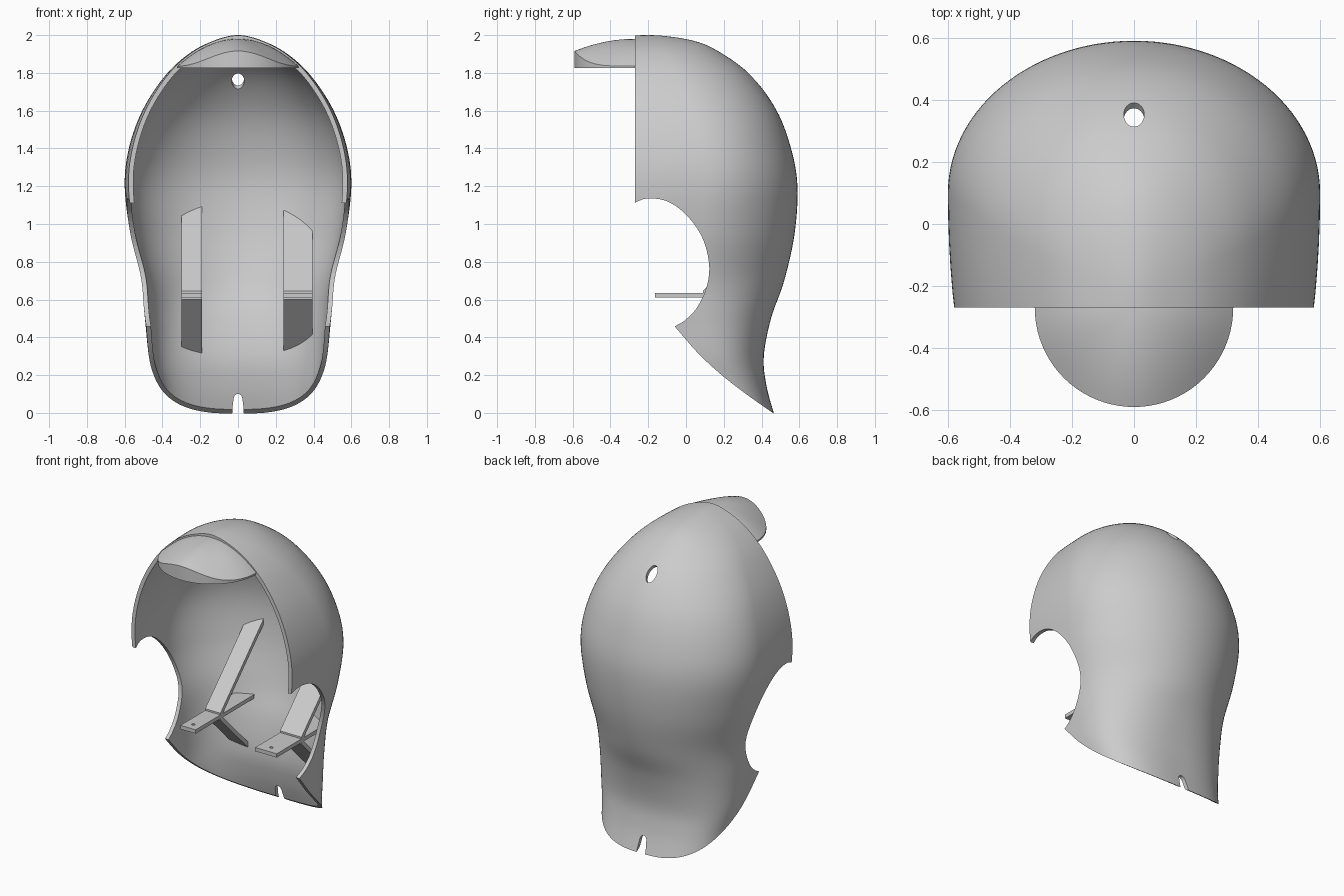
import bpy, bmesh, math
from mathutils import Vector

cube = bpy.data.objects.get("Cube")
if cube:
    bpy.data.objects.remove(cube)

grey = bpy.data.materials.new("light_grey")
grey.use_nodes = True
COLOUR = (0.6, 0.6, 0.6, 1)
grey.diffuse_color = COLOUR
grey.node_tree.nodes["Principled BSDF"].inputs["Base Color"].default_value = COLOUR


def make(name, verts, faces):
    mesh = bpy.data.meshes.new(name)
    mesh.from_pydata(verts, [], faces)
    bm = bmesh.new()
    bm.from_mesh(mesh)
    bmesh.ops.remove_doubles(bm, verts=bm.verts, dist=1e-5)
    bmesh.ops.recalc_face_normals(bm, faces=bm.faces)
    bm.to_mesh(mesh)
    bm.free()
    mesh.materials.append(grey)
    obj = bpy.data.objects.new(name, mesh)
    bpy.context.collection.objects.link(obj)
    return obj


def select(obj):
    bpy.ops.object.select_all(action="DESELECT")
    obj.select_set(True)
    bpy.context.view_layer.objects.active = obj


def prism(name, outline, depth, place):
    """Extrude a 2D outline; place(a, b, d) maps it into space."""
    n = len(outline)
    verts = [place(a, b, d) for d in depth for a, b in outline]
    faces = [tuple(range(n)), tuple(range(n, 2 * n))]
    faces += [(i, (i + 1) % n, n + (i + 1) % n, n + i) for i in range(n)]
    return make(name, verts, faces)


def cut(obj, cutter):
    cutter.hide_render = True
    mod = obj.modifiers.new("cut", "BOOLEAN")
    mod.operation, mod.solver, mod.object = "DIFFERENCE", "EXACT", cutter
    select(obj)
    bpy.ops.object.modifier_apply(modifier=mod.name)
    bpy.data.objects.remove(cutter)


def spline(rows, t):
    """Catmull-Rom point at t, between the second and the last but one row."""
    i = min(int(t), len(rows) - 4)
    f = t - i
    return [0.5 * (2 * b + (c - a) * f + (2 * a - 5 * b + 4 * c - d) * f * f
                   + (3 * b - a - 3 * c + d) * f ** 3)
            for a, b, c, d in zip(*rows[i:i + 4])]


def ellipse(rx, ry, n=32):
    return [(rx * math.cos(k * math.tau / n), ry * math.sin(k * math.tau / n)) for k in range(n)]


# Shell sections: height, half width, widest y, back y, squareness
SECTIONS = [
    (-0.12, 0.40, 0.18, 0.52, 2.7), (-0.06, 0.41, 0.17, 0.49, 2.7),
    (0.0, 0.42, 0.16, 0.465, 2.7), (0.15, 0.44, 0.13, 0.425, 2.6),
    (0.3, 0.472, 0.10, 0.412, 2.4), (0.5, 0.493, 0.07, 0.45, 2.2),
    (0.7, 0.515, 0.06, 0.52, 2), (0.95, 0.57, 0.08, 0.575, 2),
    (1.2, 0.6, 0.10, 0.59, 2), (1.4, 0.578, 0.08, 0.556, 2),
    (1.6, 0.507, 0.03, 0.48, 2), (1.78, 0.39, -0.05, 0.35, 2),
    (1.9, 0.262, -0.12, 0.195, 2), (1.97, 0.13, -0.17, 0.04, 2),
    (2.0, 0, -0.2, -0.2, 2), (1.97, -0.13, -0.17, -0.41, 2)]
T_END = len(SECTIONS) - 3
RINGS, SEGS = T_END * 7, 112


def ring_point(t, angle):
    z, w, yc, yb, p = spline(SECTIONS, t)
    c, s = math.cos(angle), math.sin(angle)
    if s < 0:
        return (w * c, yc + 2.4 * w * s, z)
    bend = lambda v: math.copysign(abs(v) ** (2 / p), v)
    return (w * bend(c), yc + (yb - yc) * bend(s), z)


# Helmet shell, closed all round before cutting
verts = [ring_point(T_END * r / RINGS, math.tau * k / SEGS)
         for r in range(RINGS + 1) for k in range(SEGS)]
faces = [(r * SEGS + k, r * SEGS + (k + 1) % SEGS,
          (r + 1) * SEGS + (k + 1) % SEGS, (r + 1) * SEGS + k)
         for r in range(RINGS) for k in range(SEGS)]
shell = make("helmet_shell", verts, faces)
solid = shell.modifiers.new("thickness", "SOLIDIFY")
solid.thickness, solid.offset = 0.025, -1
select(shell)
bpy.ops.object.modifier_apply(modifier=solid.name)

# Face opening, ear openings and sloping lower edge, cut across x
ear = [(-0.36, 1.05), (-0.27, 1.112), (-0.2, 1.135), (-0.1, 1.12), (0, 1.05), (0.085, 0.93),
       (0.122, 0.79), (0.11, 0.67), (0.06, 0.56), (0, 0.495), (-0.06, 0.458), (-0.12, 0.43)]
ear_curve = [spline(ear, (len(ear) - 3) * i / 54) for i in range(55)]
hem = [(-0.15, 0.56), (-0.06, 0.458), (0.06, 0.32), (0.18, 0.208), (0.31, 0.106),
       (0.46, 0.0), (0.6, -0.09)]
hem_curve = [spline(hem, (len(hem) - 3) * i / 24) for i in range(1, 25)]
opening = [(-3, 2.5), (-0.27, 2.5)] + ear_curve + hem_curve + [(0.8, -0.21), (0.8, -0.5), (-3, -0.5)]
cut(shell, prism("opening_cutter", opening, (-1, 1), lambda a, b, d: (d, a, b)))

# Rounded notch at the nape
arch = [(0.024 * math.cos(math.pi * k / 12), 0.07 + 0.03 * math.sin(math.pi * k / 12)) for k in range(13)]
notch = [(0.035, -0.2), (0.03, 0.02)] + arch + [(-0.03, 0.02), (-0.035, -0.2)]
cut(shell, prism("notch_cutter", notch, (0.2, 0.8), lambda a, b, d: (a, d, b)))

# Oval hole high on the back, square to the surface
normal, along = Vector((0, 0.7, 0.714)), Vector((0, 0.714, -0.7))
centre = Vector((0, 0.353, 1.775))
cut(shell, prism("hole_cutter", ellipse(0.033, 0.056), (-0.15, 0.15),
                 lambda a, b, d: tuple(centre + Vector((a, 0, 0)) + along * b + normal * d)))
select(shell)
bpy.ops.object.shade_smooth_by_angle(angle=math.radians(35))

# Brim: half disc with a flat underside and a domed top
N, M, R, BASE = 40, 12, 0.32, 1.825
verts = []
for k in range(N + 1):
    a = math.pi * k / N
    x, y = R * math.cos(a), R * math.sin(a)
    edge = 1.836 + 0.08 * math.cos(math.pi * x / (2 * R)) ** 2
    verts.append((x, -0.27 - y, BASE))
    for j in range(M + 1):
        s = 1 - j / M
        verts.append((x * s, -0.27 - y * s, edge + (1.98 - edge) * (1 - s * s)))
C = M + 2
faces = [(k * C + j, k * C + j + 1, (k + 1) * C + j + 1, (k + 1) * C + j)
         for k in range(N) for j in range(M + 1)]
faces.append(tuple(k * C for k in range(N + 1)))
faces.append(tuple(range(C)) + tuple(N * C + j for j in range(M, -1, -1)))
brim = make("brim", verts, faces)
select(brim)
bpy.ops.object.shade_smooth_by_angle(angle=math.radians(35))


def back_y(x, z):
    """Y of the outer shell at the back for a given x and z."""
    lo, hi = 0, T_END
    for _ in range(30):
        mid = (lo + hi) / 2
        if spline(SECTIONS, mid)[0] < z:
            lo = mid
        else:
            hi = mid
    _, w, yc, yb, p = spline(SECTIONS, lo)
    return yc + (yb - yc) * max(0, 1 - abs(x / w) ** p) ** (1 / p)


def bar(name, x0, x1, start, rise, thick):
    """Flat bar running back from start until it meets the shell."""
    verts = []
    for x in (x0, x1):
        for z0 in (start[1], start[1] + thick):
            y, z = start[0], z0
            verts.append((x, y, z))
            while y < back_y(x, z) - 0.014 and y < 0.7:
                y += 0.002
                z += 0.002 * rise
            verts.append((x, y, z))
    return make(name, verts, [(0, 1, 3, 2), (4, 5, 7, 6), (0, 1, 5, 4),
                              (2, 3, 7, 6), (0, 2, 6, 4), (1, 3, 7, 5)])


# Strut brackets: a drilled plate with one brace rising and one falling
for side, x0, x1 in (("right", -0.3, -0.19), ("left", 0.24, 0.395)):
    plate = bar(side + "_bracket_plate", x0, x1, (-0.165, 0.61), 0, 0.025)
    mid = (x0 + x1) / 2
    cut(plate, prism("drill", ellipse(0.01, 0.01, 16), (0.5, 0.7),
                     lambda a, b, d: (mid + a, b - 0.11, d)))
    bar(side + "_upper_brace", x0, x1, (0.09, 0.61), 1, 0.036)
    bar(side + "_lower_brace", x0, x1, (0.09, 0.599), -1, 0.036)
